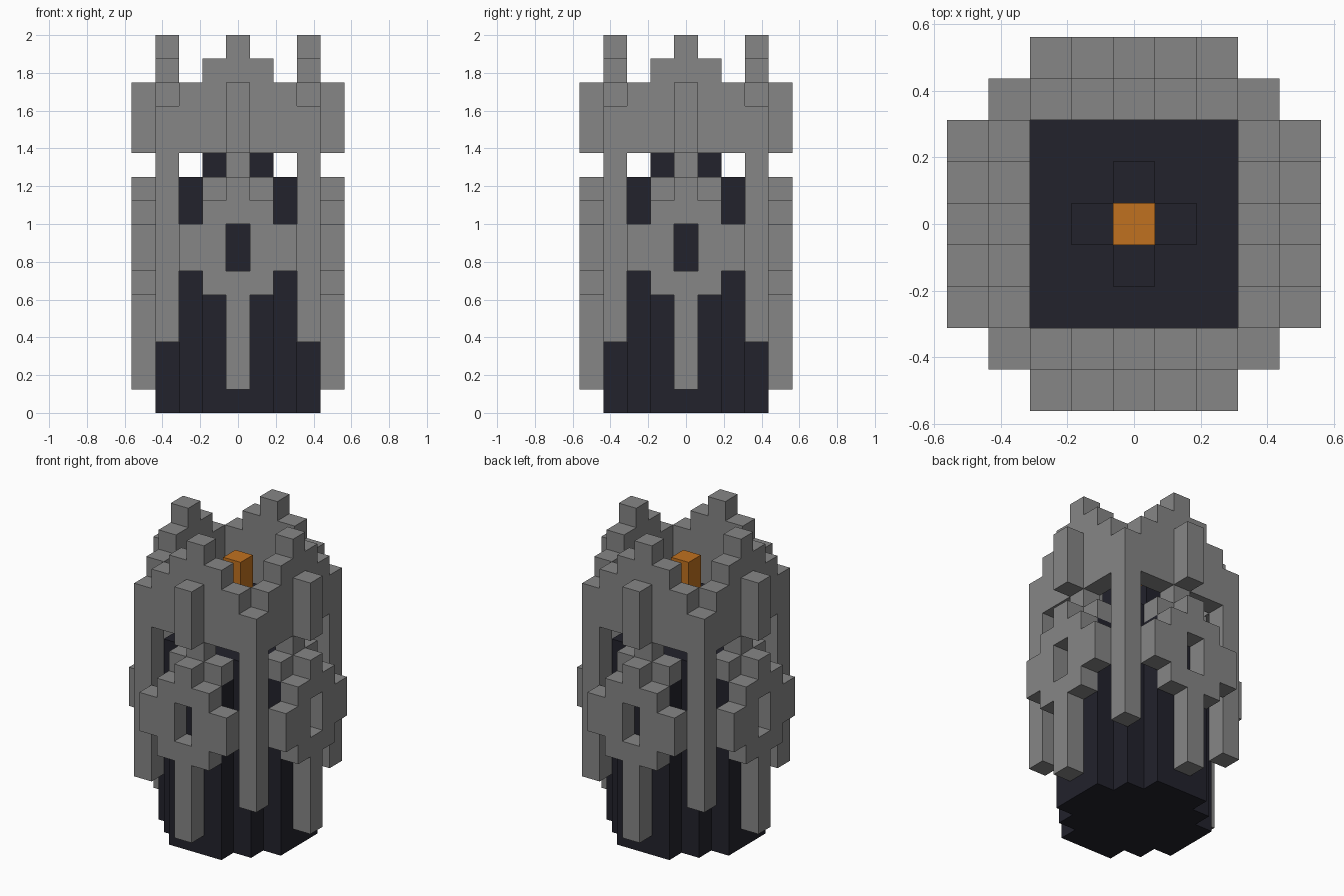
import bpy, bmesh
from mathutils import Vector

U = 0.125  # block size

cube = bpy.data.objects.get("Cube")
if cube:
    bpy.data.objects.remove(cube, do_unlink=True)


def material(name, rgb):
    m = bpy.data.materials.new(name)
    m.use_nodes = True
    m.diffuse_color = (*rgb, 1)
    m.node_tree.nodes["Principled BSDF"].inputs["Base Color"].default_value = (*rgb, 1)
    return m


grey = material("stone grey", (0.24, 0.24, 0.24))
dark = material("dark slate", (0.016, 0.016, 0.025))
orange = material("flame orange", (0.53, 0.165, 0.014))


def block(x0, x1, y0, y1, z0, z1):
    """Cells of a block; x and y ranges include both ends, z1 is the top."""
    return {(x, y, z) for x in range(x0, x1 + 1)
            for y in range(y0, y1 + 1) for z in range(z0, z1)}


def turn(cells, times=1):
    for _ in range(times):
        cells = {(-y, x, z) for x, y, z in cells}
    return cells


def around(cells):
    return set().union(*(turn(cells, i) for i in range(4)))


def build(name, cells, mat):
    """Skin the cells with their exposed faces and merge flat areas."""
    bm = bmesh.new()
    verts = {}

    def vert(p):
        key = tuple(round(c * 2) for c in p)
        if key not in verts:
            verts[key] = bm.verts.new(p * U)
        return verts[key]

    for cell in cells:
        centre = Vector(cell) + Vector((0, 0, 0.5))
        for axis in range(3):
            for sign in (-1, 1):
                n = Vector((0, 0, 0))
                n[axis] = sign
                if tuple(int(a + b) for a, b in zip(cell, n)) in cells:
                    continue
                u = Vector((0, 0, 0))
                u[(axis + 1) % 3] = 0.5
                v = n.cross(u)
                mid = centre + n / 2
                bm.faces.new([vert(mid + c) for c in (-u - v, u - v, u + v, v - u)])
    bmesh.ops.dissolve_limit(bm, angle_limit=0.01, verts=bm.verts[:],
                             edges=bm.edges[:], delimit={'NORMAL'})
    mesh = bpy.data.meshes.new(name)
    bm.to_mesh(mesh)
    bm.free()
    mesh.materials.append(mat)
    obj = bpy.data.objects.new(name, mesh)
    bpy.context.collection.objects.link(obj)


# Stepped round core
build("core", block(-2, 2, -2, 2, 0, 10) | around(block(-1, 1, -3, -3, 0, 9)), dark)

# Cross-shaped neck and the flame on top of it
build("neck", block(-1, 1, 0, 0, 10, 12) | block(0, 0, -1, 1, 10, 12), dark)
build("flame", block(0, 0, 0, 0, 12, 14), orange)

# Crown wall with stepped points, standing on four corner columns
crown = (block(-2, 2, -3, -3, 11, 14) | block(-1, 1, -3, -3, 14, 15)
         | block(0, 0, -3, -3, 15, 16) | block(3, 3, -3, -3, 3, 13))
build("crown_and_columns", around(crown), grey)

# Parts repeated on each side
rosette = (block(-1, 1, -4, -4, 5, 9) | block(-2, 2, -4, -4, 6, 8)
           | block(0, 0, -4, -4, 9, 10)) - block(0, 0, -4, -4, 6, 8)
stem = block(0, 0, -4, -4, 1, 5)
bracket = block(-1, 1, -3, -3, 9, 10) | block(0, 0, -3, -3, 10, 11)
rib = block(0, 0, -4, -4, 11, 14)
for i, side in enumerate(("front", "left", "back", "right")):
    build(side + "_rosette", turn(rosette | stem, i), grey)
    build(side + "_bracket", turn(bracket, i), grey)
    build(side + "_crown_rib", turn(rib, i), grey)
